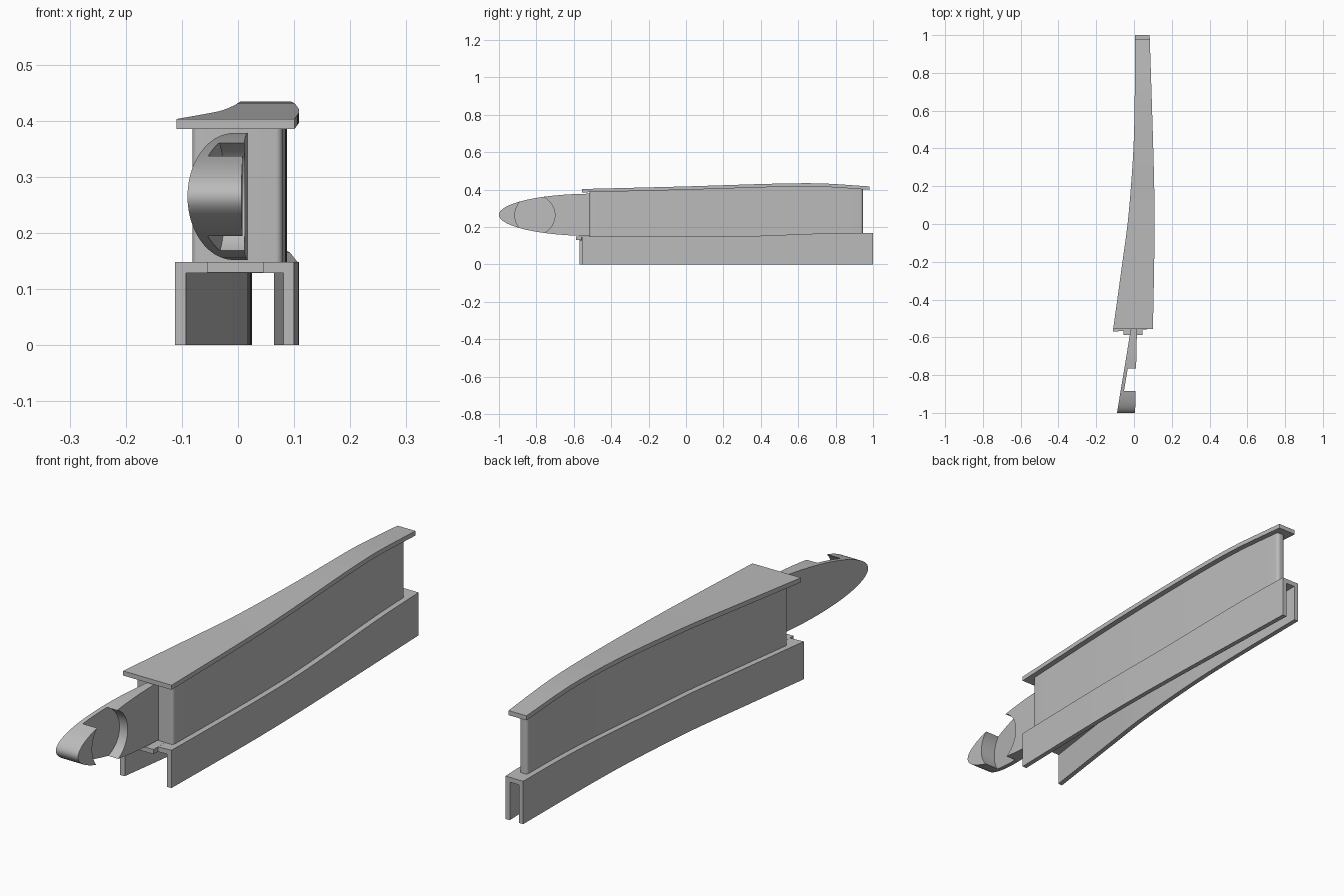
import bpy, bmesh, math

cube = bpy.data.objects.get("Cube")
if cube:
    bpy.data.objects.remove(cube, do_unlink=True)

# One plain grey for everything
grey = bpy.data.materials.new("plain grey")
grey.use_nodes = True
GREY = (0.5, 0.5, 0.5, 1)
grey.diffuse_color = GREY
grey.node_tree.nodes["Principled BSDF"].inputs["Base Color"].default_value = GREY


def curve(pts):
    """Smooth function through (y, value) points."""
    n = len(pts)
    slope = []
    for i in range(n):
        a, b = pts[max(i - 1, 0)], pts[min(i + 1, n - 1)]
        slope.append((b[1] - a[1]) / (b[0] - a[0]))

    def f(y):
        y = min(max(y, pts[0][0]), pts[-1][0])
        i = 0
        while i < n - 2 and y > pts[i + 1][0]:
            i += 1
        (ya, va), (yb, vb) = pts[i], pts[i + 1]
        h = yb - ya
        t = (y - ya) / h
        return (va * (1 + 2 * t) * (1 - t) ** 2 + vb * t * t * (3 - 2 * t)
                + h * slope[i] * t * (1 - t) ** 2 + h * slope[i + 1] * t * t * (t - 1))
    return f


# Plan outline and height curves along the length
left = curve([(-0.57, -0.112), (-0.2, -0.061), (0, -0.034), (0.2, -0.016),
              (0.4, -0.003), (0.6, 0.003), (1, 0.006)])
right = curve([(-0.57, 0.1), (-0.2, 0.107), (0, 0.109), (0.2, 0.107),
               (0.5, 0.099), (1, 0.083)])
flange_top = curve([(-0.555, 0.403), (0, 0.417), (0.45, 0.431), (0.63, 0.434),
                    (0.75, 0.432), (0.98, 0.417)])
base_top = curve([(-0.57, 0.148), (0.1, 0.148), (0.25, 0.149), (0.45, 0.155),
                  (0.65, 0.163), (0.8, 0.167), (1, 0.168)])


def loft(name, rings):
    """Skin a list of equal rings of points and cap both ends."""
    bm = bmesh.new()
    rows = [[bm.verts.new(p) for p in ring] for ring in rings]
    n = len(rows[0])
    for a, b in zip(rows, rows[1:]):
        for i in range(n):
            j = (i + 1) % n
            bm.faces.new((a[i], a[j], b[j], b[i]))
    bm.faces.new(rows[0][::-1])
    bm.faces.new(rows[-1])
    bmesh.ops.recalc_face_normals(bm, faces=bm.faces)
    mesh = bpy.data.meshes.new(name)
    bm.to_mesh(mesh)
    bm.free()
    mesh.materials.append(grey)
    ob = bpy.data.objects.new(name, mesh)
    bpy.context.collection.objects.link(ob)
    return ob


def smooth(ob):
    bpy.ops.object.select_all(action='DESELECT')
    ob.select_set(True)
    bpy.context.view_layer.objects.active = ob
    bpy.ops.object.shade_smooth_by_angle(angle=math.radians(30))


def spread(a, b, n):
    return [a + (b - a) * i / n for i in range(n + 1)]


def box_ring(y, x0, x1, z0, z1):
    return [(x0, y, z0), (x1, y, z0), (x1, y, z1), (x0, y, z1)]


# Top flange
smooth(loft("top_flange", [
    box_ring(y, left(y), right(y), flange_top(y) - 0.018, flange_top(y))
    for y in spread(-0.555, 0.98, 28)]))

# Middle body, with rounded upright edges at both ends
R, Y0, Y1 = 0.012, -0.515, 0.945
steps = [math.pi / 2 * k / 6 for k in range(7)]
stations = [(Y0 + R * (1 - math.cos(a)), R * (1 - math.sin(a))) for a in steps]
stations += [(y, 0) for y in spread(Y0 + R, Y1 - R, 26)[1:-1]]
stations += [(Y1 - R * (1 - math.cos(a)), R * (1 - math.sin(a))) for a in reversed(steps)]
smooth(loft("middle_body", [
    box_ring(y, left(y) + 0.022 + d, right(y) - 0.022 - d,
             base_top(y) - 0.006, flange_top(y) - 0.012)
    for y, d in stations]))


# Base channel, open underneath, with a slightly slanted front end
def channel_ring(y, slant):
    a, b, t, w = left(y), right(y), base_top(y), 0.019
    pts = [(a, 0), (a, t), (b, t), (b, 0), (b - w, 0), (b - w, t - w),
           (a + w, t - w), (a + w, 0)]
    return [(x, y + slant * (x - a) / (b - a), z) for x, z in pts]


smooth(loft("base_channel", [
    channel_ring(y, 0.015 if i == 0 else 0)
    for i, y in enumerate(spread(-0.57, 1.0, 28))]))

# Small ledge at the front of the channel
loft("front_ledge", [box_ring(y, -0.055, 0.045, 0.13, 0.1485) for y in (-0.587, -0.5)])


# Rounded nose blade: half an ellipse in side view, with a slanted outer face
def outer_x(y):
    return -0.09 + 0.165 * (y + 1)


def inner_x(y):
    return 0.006 + 0.022 * (y + 1)


arc = [math.pi * (0.5 + k / 48) for k in range(49)]
side = [(-0.5 + 0.5 * math.cos(a), 0.265 + 0.113 * math.sin(a)) for a in arc]
blade = loft("nose_blade", [[(f(y), y, z) for y, z in side] for f in (outer_x, inner_x)])

# Round recess cut into the blade, leaving a thin wall
ring = [(-0.808 + 0.107 * math.cos(2 * math.pi * k / 48),
         0.263 + 0.107 * math.sin(2 * math.pi * k / 48)) for k in range(48)]
cutter = loft("recess_cutter", [
    [(outer_x(y) + 0.018, y, z) for y, z in ring], [(0.1, y, z) for y, z in ring]])
cutter.hide_render = True
mod = blade.modifiers.new("recess", 'BOOLEAN')
mod.operation = 'DIFFERENCE'
mod.solver = 'EXACT'
mod.object = cutter
bpy.context.view_layer.objects.active = blade
bpy.ops.object.modifier_apply(modifier=mod.name)
bpy.data.objects.remove(cutter, do_unlink=True)
smooth(blade)
